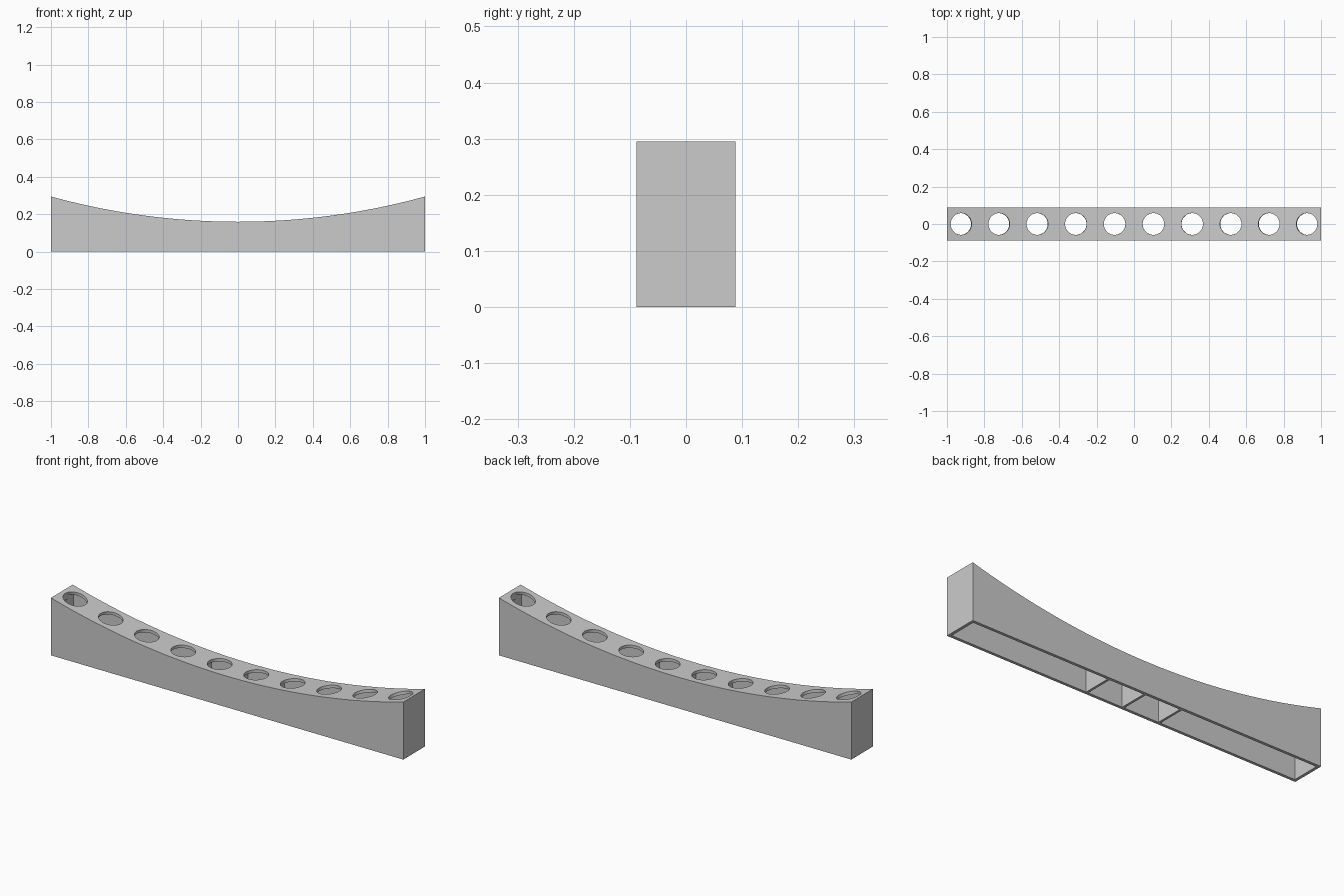
import bpy, bmesh, math
from mathutils import Matrix, Vector

cube = bpy.data.objects.get("Cube")
if cube:
    bpy.data.objects.remove(cube)

HALF_LEN, HALF_WID = 1.0, 0.0885
END_H, MID_H = 0.295, 0.16
WALL, RIB = 0.015, 0.012
SAG = END_H - MID_H
RADIUS = (HALF_LEN ** 2 + SAG ** 2) / (2 * SAG)
CENTRE_Z = MID_H + RADIUS
STEP = 0.055            # angle between neighbouring holes
HOLES, HOLE_R = 10, 0.058

grey = bpy.data.materials.new("light_grey")
grey.use_nodes = True
colour = (0.6, 0.6, 0.6, 1)
grey.diffuse_color = colour
grey.node_tree.nodes["Principled BSDF"].inputs["Base Color"].default_value = colour


def add_block(bm, x0, x1, half_y, z0, inset, segments):
    """Prism with a flat base and a concave arc on top."""
    r = RADIUS + inset
    xs = [x0 + (x1 - x0) * i / segments for i in range(segments + 1)]
    profile = [(x1, z0), (x0, z0)] + [(x, CENTRE_Z - math.sqrt(r * r - x * x)) for x in xs]
    face = bm.faces.new([bm.verts.new((x, -half_y, z)) for x, z in profile])
    out = bmesh.ops.extrude_face_region(bm, geom=[face])
    moved = [v for v in out["geom"] if isinstance(v, bmesh.types.BMVert)]
    bmesh.ops.translate(bm, verts=moved, vec=(0, 2 * half_y, 0))


def finish(bm, name):
    bmesh.ops.recalc_face_normals(bm, faces=bm.faces[:])
    mesh = bpy.data.meshes.new(name)
    bm.to_mesh(mesh)
    bm.free()
    mesh.materials.append(grey)
    obj = bpy.data.objects.new(name, mesh)
    bpy.context.collection.objects.link(obj)
    return obj


# Solid body
bm = bmesh.new()
add_block(bm, -HALF_LEN, HALF_LEN, HALF_WID, 0, 0, 64)
body = finish(bm, "curved_holder")

# Hollow bays, open below, leaving three cross ribs near the middle
bm = bmesh.new()
rib_x = RADIUS * math.sin(STEP)
ends = [-HALF_LEN + WALL - RIB / 2, -rib_x, 0, rib_x, HALF_LEN - WALL + RIB / 2]
for a, b in zip(ends, ends[1:]):
    add_block(bm, a + RIB / 2, b - RIB / 2, HALF_WID - WALL, -0.1, WALL, 24)
bays = finish(bm, "bay_cutter")

# Round holes, evenly spaced along the arc and square to it
bm = bmesh.new()
for i in range(HOLES):
    angle = (i - (HOLES - 1) / 2) * STEP
    spot = Vector((RADIUS * math.sin(angle), 0, CENTRE_Z - RADIUS * math.cos(angle)))
    bmesh.ops.create_cone(bm, cap_ends=True, segments=48, radius1=HOLE_R, radius2=HOLE_R, depth=0.08,
                          matrix=Matrix.Translation(spot) @ Matrix.Rotation(-angle, 4, "Y"))
holes = finish(bm, "hole_cutter")

bpy.ops.object.select_all(action="DESELECT")
body.select_set(True)
bpy.context.view_layer.objects.active = body
for cutter in (bays, holes):
    cutter.hide_render = True
    mod = body.modifiers.new(cutter.name, "BOOLEAN")
    mod.operation = "DIFFERENCE"
    mod.solver = "EXACT"
    mod.object = cutter
    bpy.ops.object.modifier_apply(modifier=mod.name)
    bpy.data.objects.remove(cutter)

bpy.ops.object.shade_smooth_by_angle(angle=math.radians(30))
